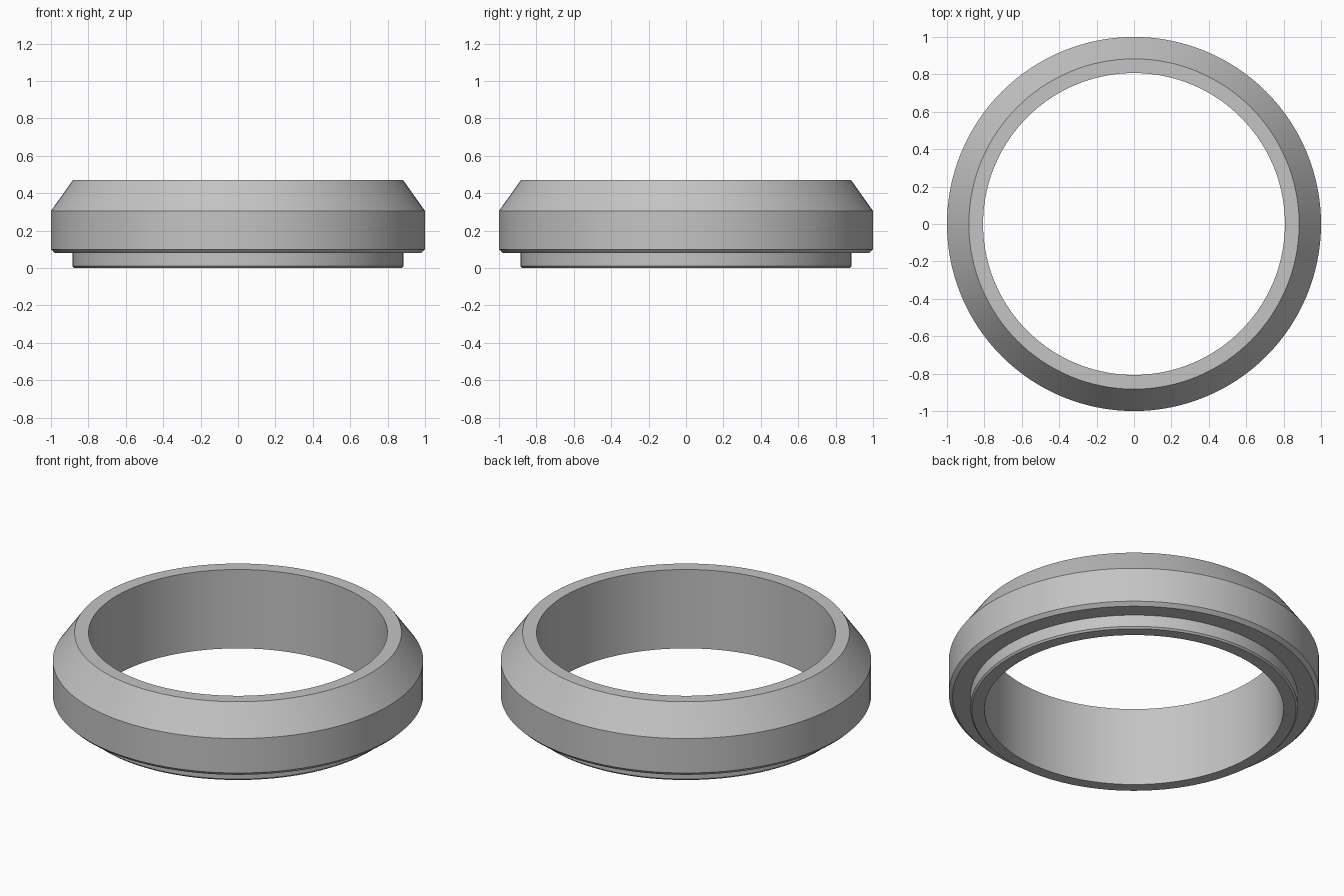
import bpy, bmesh, math
from mathutils import Matrix

cube = bpy.data.objects.get("Cube")
if cube:
    bpy.data.objects.remove(cube, do_unlink=True)

SEGMENTS = 128

# Plain grey metal
grey = bpy.data.materials.new("grey_metal")
grey.use_nodes = True
colour = (0.55, 0.55, 0.55, 1)
grey.diffuse_color = colour
grey.node_tree.nodes["Principled BSDF"].inputs["Base Color"].default_value = colour

# Closed cross-section as (radius, height): bore, sloped shoulder, rim, stepped lip
profile = [
    (0.807, 0), (0.875, 0), (0.884, 0.01), (0.884, 0.08), (0.98, 0.08),
    (1, 0.1), (1, 0.305), (0.883, 0.47), (0.807, 0.47),
]

# Revolve the cross-section into a ring
bm = bmesh.new()
rings = []
for i in range(SEGMENTS):
    turn = Matrix.Rotation(math.tau * i / SEGMENTS, 3, 'Z')
    rings.append([bm.verts.new(turn @ bm.verts.new((r, 0, z)).co) for r, z in profile])
bmesh.ops.delete(bm, geom=[v for v in bm.verts if v not in {w for ring in rings for w in ring}],
                 context='VERTS')
for i, ring in enumerate(rings):
    after = rings[(i + 1) % SEGMENTS]
    for j in range(len(profile)):
        k = (j + 1) % len(profile)
        bm.faces.new((ring[j], after[j], after[k], ring[k]))
bmesh.ops.recalc_face_normals(bm, faces=bm.faces)

mesh = bpy.data.meshes.new("stepped_ring")
bm.to_mesh(mesh)
bm.free()
mesh.materials.append(grey)
ring_object = bpy.data.objects.new("stepped_ring", mesh)
bpy.context.collection.objects.link(ring_object)

# Smooth round walls with crisp profile edges
bpy.ops.object.select_all(action='DESELECT')
ring_object.select_set(True)
bpy.context.view_layer.objects.active = ring_object
bpy.ops.object.shade_smooth_by_angle(angle=math.radians(25))
